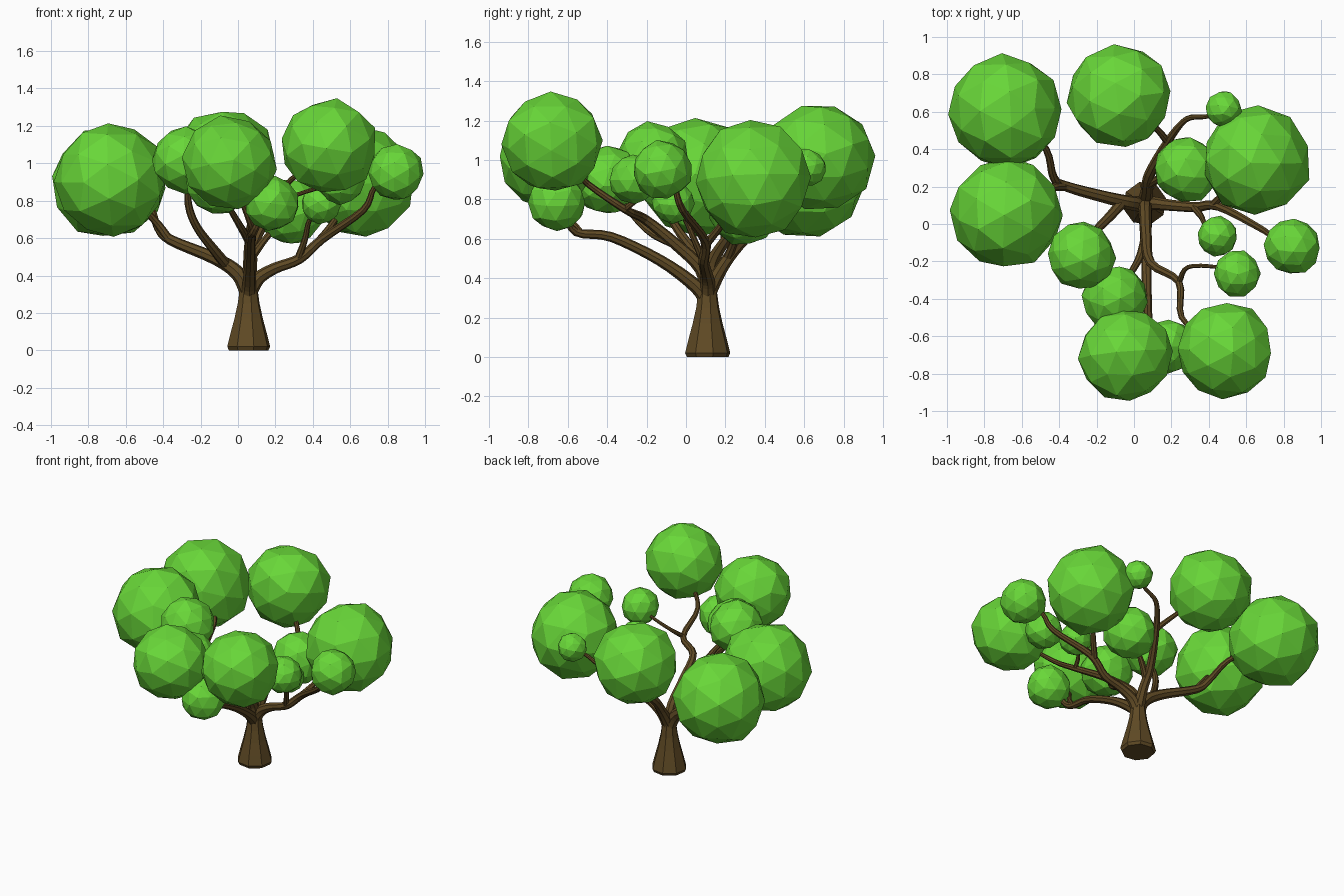
import bpy, bmesh, math, random
from mathutils import Vector, Euler

random.seed(7)


def material(name, color):
    m = bpy.data.materials.new(name)
    m.diffuse_color = (*color, 1)
    return m


BARK = material("brown bark", (0.115, 0.068, 0.018))
LEAF = material("leaf green", (0.14, 0.68, 0.04))


def smooth_path(pts, steps=4):
    """Catmull-Rom through (x, y, z, radius) points."""
    p = [Vector(q) for q in pts]
    p = [2 * p[0] - p[1]] + p + [2 * p[-1] - p[-2]]
    out = []
    for a, b, c, d in zip(p, p[1:], p[2:], p[3:]):
        for i in range(steps):
            t = i / steps
            out.append(0.5 * (2 * b + (c - a) * t + (2 * a - 5 * b + 4 * c - d) * t * t
                              + (3 * b - a - 3 * c + d) * t ** 3))
    return out + [p[-2]]


def limb(name, pts):
    """Tapered eight-sided branch."""
    path = smooth_path(pts)
    cu = bpy.data.curves.new(name, 'CURVE')
    cu.dimensions = '3D'
    cu.bevel_depth = 1.0
    cu.bevel_resolution = 2
    cu.use_fill_caps = True
    sp = cu.splines.new('POLY')
    sp.points.add(len(path) - 1)
    sp.use_smooth = False
    for q, v in zip(sp.points, path):
        q.co = (v[0], v[1], v[2], 1)
        q.radius = max(v[3], 0.006)
    cu.materials.append(BARK)
    ob = bpy.data.objects.new(name, cu)
    bpy.context.collection.objects.link(ob)


def trunk():
    """Flared octagonal trunk, lofted ring by ring."""
    bm = bmesh.new()
    rings = []
    for z, r in [(0, 0.108), (0.02, 0.118), (0.09, 0.1), (0.17, 0.078),
                 (0.25, 0.06), (0.32, 0.05), (0.37, 0.046)]:
        rings.append([bm.verts.new((0.057 + r * math.cos(a), 0.11 + r * math.sin(a), z))
                      for a in (math.tau * (k + 0.3) / 8 for k in range(8))])
    for lo, hi in zip(rings, rings[1:]):
        for k in range(8):
            j = (k + 1) % 8
            bm.faces.new((lo[k], lo[j], hi[j], hi[k]))
    bm.faces.new(rings[0][::-1])
    bm.faces.new(rings[-1])
    me = bpy.data.meshes.new("trunk")
    bm.to_mesh(me)
    bm.free()
    me.materials.append(BARK)
    bpy.context.collection.objects.link(bpy.data.objects.new("trunk", me))


def foliage(i, x, y, z, r):
    """Faceted, slightly irregular leaf ball."""
    bm = bmesh.new()
    bmesh.ops.create_icosphere(bm, subdivisions=2, radius=r)
    rot = Euler([random.uniform(0, math.tau) for _ in range(3)]).to_matrix()
    for v in bm.verts:
        v.co = rot @ v.co * random.uniform(0.97, 1.045) + Vector((x, y, z))
    name = f"foliage_{i}"
    me = bpy.data.meshes.new(name)
    bm.to_mesh(me)
    bm.free()
    me.materials.append(LEAF)
    bpy.context.collection.objects.link(bpy.data.objects.new(name, me))


trunk()

# Left limb and its offshoots
limb("left_branch", [(0.055, 0.11, 0.3, 0.042), (0, 0.11, 0.41, 0.04), (-0.12, 0.135, 0.49, 0.034),
                     (-0.36, 0.2, 0.59, 0.028), (-0.43, 0.25, 0.66, 0.022),
                     (-0.47, 0.4, 0.76, 0.018), (-0.6, 0.55, 0.85, 0.012)])
limb("left_near_twig", [(-0.37, 0.2, 0.595, 0.024), (-0.45, 0.19, 0.7, 0.02), (-0.6, 0.1, 0.85, 0.012)])
limb("left_front_branch", [(-0.06, 0.12, 0.455, 0.03), (-0.13, 0.04, 0.54, 0.026),
                           (-0.22, -0.05, 0.66, 0.022), (-0.265, -0.1, 0.78, 0.02),
                           (-0.27, -0.17, 0.95, 0.012)])

# Front limbs
limb("front_low_branch", [(0.055, 0.11, 0.28, 0.042), (0.06, 0.05, 0.36, 0.036),
                          (0.065, -0.13, 0.49, 0.029), (0.07, -0.38, 0.61, 0.025),
                          (0.085, -0.56, 0.635, 0.021), (0.14, -0.62, 0.74, 0.012)])
limb("front_low_twig", [(0.08, -0.54, 0.635, 0.02), (0.05, -0.6, 0.72, 0.016), (-0.02, -0.68, 0.9, 0.012)])
limb("front_high_branch", [(0.057, 0.11, 0.32, 0.042), (0.06, 0.075, 0.45, 0.034),
                           (0.065, -0.06, 0.58, 0.03), (0.09, -0.21, 0.7, 0.025),
                           (0.24, -0.31, 0.75, 0.02), (0.255, -0.5, 0.88, 0.016),
                           (0.4, -0.62, 1.0, 0.01)])
limb("front_high_twig", [(0.24, -0.31, 0.75, 0.016), (0.29, -0.23, 0.82, 0.012),
                         (0.44, -0.23, 0.87, 0.01), (0.54, -0.26, 0.9, 0.008)])
limb("front_left_twig", [(0.065, -0.05, 0.57, 0.024), (0.02, -0.2, 0.65, 0.02), (-0.1, -0.38, 0.85, 0.012)])

# Right limb and its offshoots
limb("right_branch", [(0.055, 0.11, 0.3, 0.042), (0.11, 0.11, 0.385, 0.036), (0.2, 0.1, 0.44, 0.03),
                      (0.33, 0.09, 0.49, 0.027), (0.45, 0.095, 0.595, 0.024),
                      (0.67, -0.02, 0.75, 0.019), (0.73, -0.06, 0.87, 0.014),
                      (0.83, -0.11, 0.95, 0.009)])
limb("right_near_twig", [(0.32, 0.09, 0.485, 0.021), (0.36, 0.04, 0.6, 0.016),
                         (0.38, 0, 0.69, 0.013), (0.44, -0.06, 0.78, 0.008)])
limb("right_back_twig", [(0.42, 0.1, 0.57, 0.022), (0.5, 0.18, 0.67, 0.018), (0.62, 0.31, 0.85, 0.01)])

# Back limb and its offshoots
limb("back_branch", [(0.057, 0.11, 0.32, 0.042), (0.07, 0.18, 0.45, 0.033), (0.085, 0.27, 0.57, 0.029),
                     (0.18, 0.44, 0.74, 0.023), (0.28, 0.56, 0.85, 0.016),
                     (0.39, 0.575, 0.91, 0.012), (0.48, 0.61, 0.96, 0.008)])
limb("back_left_twig", [(0.18, 0.44, 0.74, 0.02), (0.11, 0.52, 0.82, 0.016), (-0.04, 0.65, 0.98, 0.01)])
limb("back_right_twig", [(0.075, 0.21, 0.5, 0.024), (0.15, 0.25, 0.6, 0.019), (0.27, 0.29, 0.73, 0.01)])

# Leaf balls: x, y, z, radius
for i, ball in enumerate([
        (-0.69, 0.60, 0.90, 0.305), (-0.68, 0.06, 0.915, 0.298), (-0.075, 0.68, 1.015, 0.277),
        (0.655, 0.34, 0.90, 0.292), (0.48, 0.615, 0.96, 0.095), (0.28, 0.29, 0.74, 0.176),
        (-0.28, -0.17, 1.015, 0.178), (-0.105, -0.40, 0.90, 0.175), (-0.045, -0.70, 1.00, 0.25),
        (0.485, -0.675, 1.09, 0.256), (0.18, -0.655, 0.785, 0.145), (0.445, -0.065, 0.785, 0.107),
        (0.55, -0.265, 0.905, 0.124), (0.845, -0.12, 0.95, 0.15)], 1):
    foliage(i, *ball)
